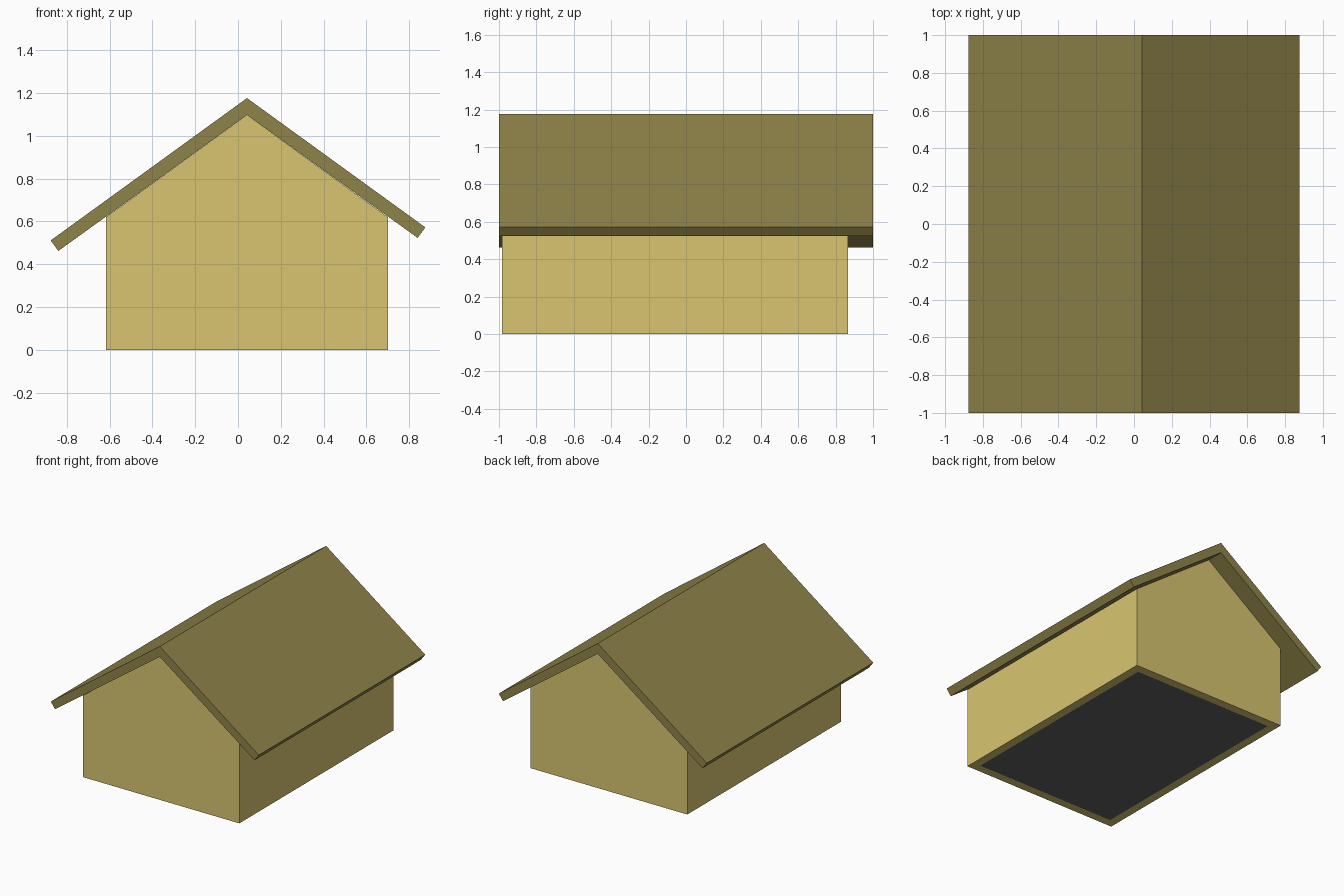
import bpy, bmesh

if "Cube" in bpy.data.objects:
    bpy.data.objects.remove(bpy.data.objects["Cube"])

SLOPE = 0.725          # roof pitch, rise over run
RIDGE_X = 0.042
WALL = 0.065           # wall thickness


def material(name, rgb):
    m = bpy.data.materials.new(name)
    m.diffuse_color = (*rgb, 1)
    m.use_nodes = True
    m.node_tree.nodes["Principled BSDF"].inputs["Base Color"].default_value = m.diffuse_color
    return m


def prism(name, profile, y0, y1, mat, open_edge=None):
    """Extrude an (x, z) profile along y; open_edge skips one side face."""
    bm = bmesh.new()
    front = [bm.verts.new((x, y0, z)) for x, z in profile]
    back = [bm.verts.new((x, y1, z)) for x, z in profile]
    bm.faces.new(front)
    bm.faces.new(back[::-1])
    n = len(profile)
    for i in range(n):
        if i != open_edge:
            j = (i + 1) % n
            bm.faces.new((front[i], back[i], back[j], front[j]))
    bmesh.ops.recalc_face_normals(bm, faces=bm.faces)
    mesh = bpy.data.meshes.new(name)
    bm.to_mesh(mesh)
    bm.free()
    mesh.materials.append(mat)
    obj = bpy.data.objects.new(name, mesh)
    bpy.context.collection.objects.link(obj)
    return obj


wall_mat = material("wall_yellow", (0.69, 0.56, 0.165))
roof_mat = material("roof_olive", (0.275, 0.23, 0.067))
floor_mat = material("floor_dark", (0.12, 0.12, 0.12))

# Gabled walls, hollow with an open underside
left, right, front, back, apex = -0.617, 0.70, -0.984, 0.866, 1.097
eave = apex - SLOPE * (right - RIDGE_X)
walls = prism("walls", [(left, 0), (right, 0), (right, eave), (RIDGE_X, apex), (left, eave)],
              front, back, wall_mat, open_edge=0)
shell = walls.modifiers.new("thickness", 'SOLIDIFY')
shell.thickness = WALL
shell.offset = -1
shell.use_even_offset = True

# Floor panel between the walls
l, r = left + WALL, right - WALL
prism("floor", [(l, 0), (r, 0), (r, 0.03), (l, 0.03)], front + WALL, back - WALL, floor_mat)

# Roof: a bent slab with square-cut eaves
top = 1.176
tip = 0.875
cut_x, cut_z = 0.036, 0.049
left_z = top - SLOPE * (RIDGE_X + tip)
right_z = top - SLOPE * (tip - RIDGE_X)
prism("roof", [(-tip, left_z), (-tip + cut_x, left_z - cut_z), (RIDGE_X, apex),
               (tip - cut_x, right_z - cut_z), (tip, right_z), (RIDGE_X, top)],
      -1, 1, roof_mat)
